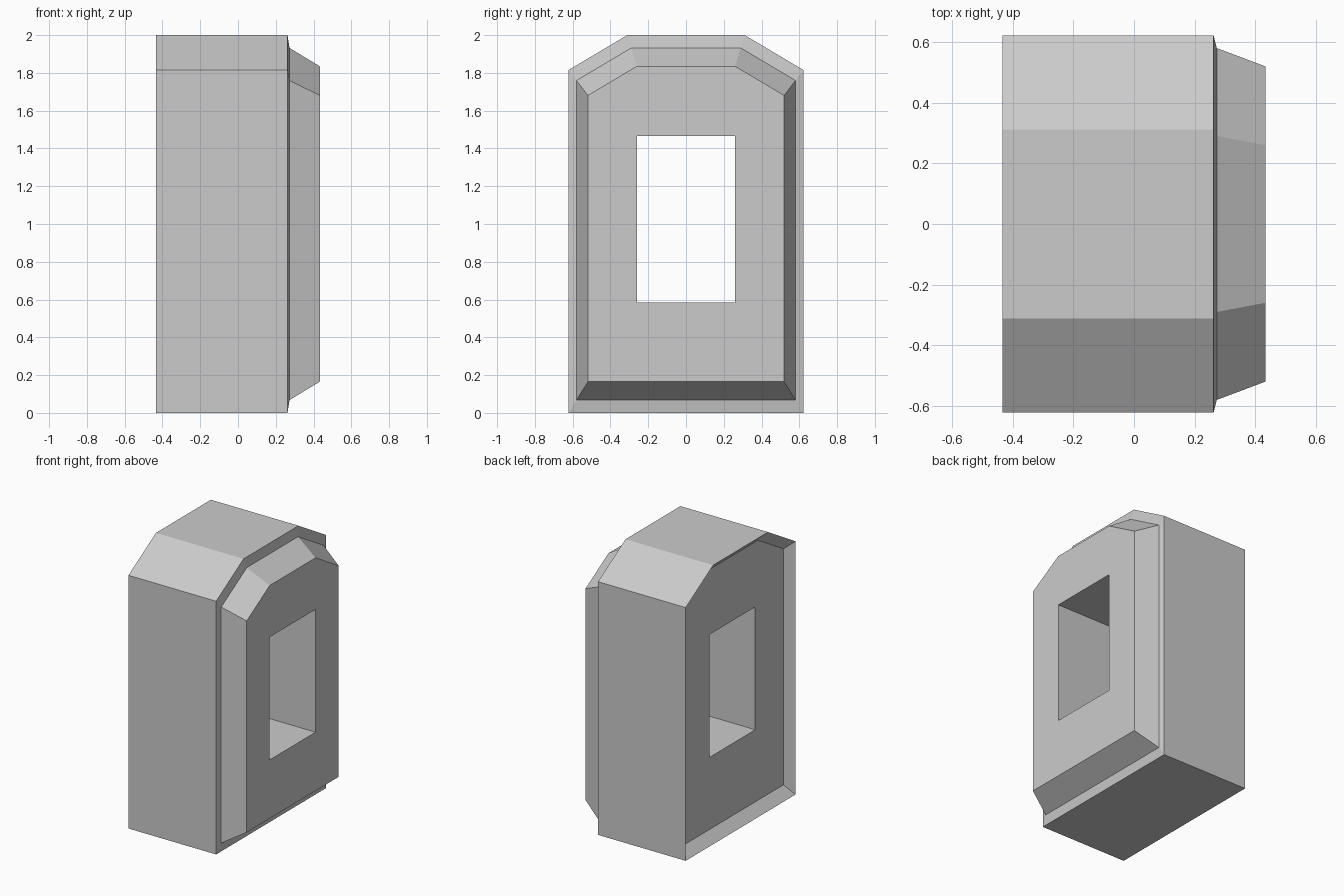
import bpy, bmesh

if "Cube" in bpy.data.objects:
    bpy.data.objects.remove(bpy.data.objects["Cube"])

# Outline in (y, z): a slab with clipped top corners, scaled about z = 1
OUTLINE = [(-.622, 0), (.622, 0), (.622, 1.815), (.311, 2), (-.311, 2), (-.622, 1.815)]
# Window outline, with two extra points on its top edge to match the slab
WINDOW = [(-.26, .585), (.26, .585), (.26, 1.465), (.13, 1.465), (-.13, 1.465), (-.26, 1.465)]


def section(x, scale):
    return [(x, y * scale, 1 + (z - 1) * scale) for y, z in OUTLINE]


def window(x):
    return [(x, y, z) for y, z in WINDOW]


BACK, FLOOR, FRONT = -.433, -.367, .433
sections = [
    window(FLOOR),           # window edge on the sunken back
    section(FLOOR, .932),    # sunken back panel
    section(BACK, 1),        # back rim
    section(.262, 1),        # body sides
    section(.273, .932),     # shallow front shoulder
    section(FRONT, .835),    # bevelled front plate
    window(FRONT),           # window edge on the front
]

# Loft all sections into one closed shell, joining the two window edges
bm = bmesh.new()
rings = [[bm.verts.new(p) for p in s] for s in sections]
for a, b in zip(rings, rings[1:] + rings[:1]):
    for i in range(6):
        j = (i + 1) % 6
        bm.faces.new((a[i], a[j], b[j], b[i]))
bmesh.ops.recalc_face_normals(bm, faces=bm.faces[:])

mesh = bpy.data.meshes.new("windowed_block")
bm.to_mesh(mesh)
bm.free()
block = bpy.data.objects.new("windowed_block", mesh)
bpy.context.collection.objects.link(block)
